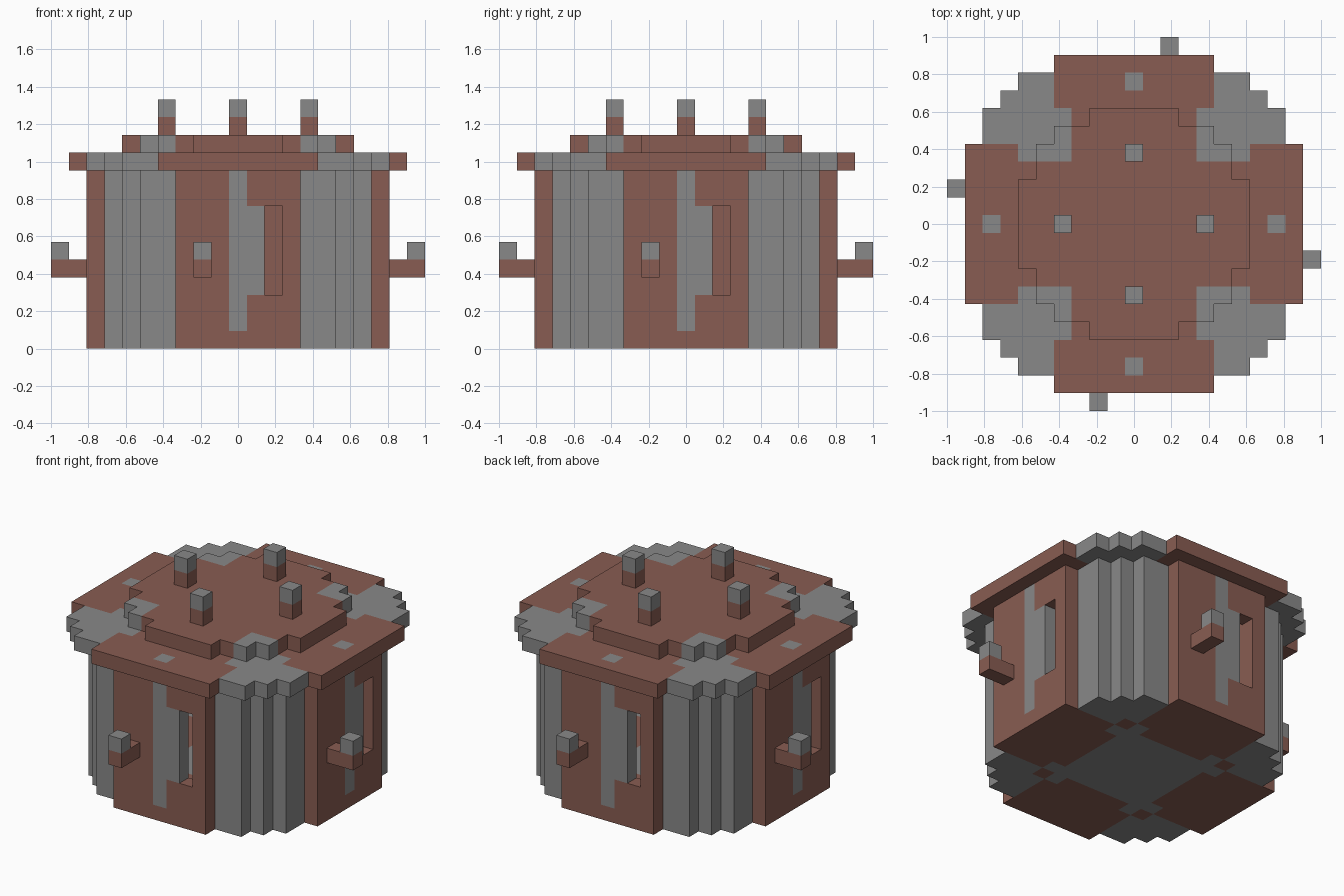
import bpy, bmesh, math
from mathutils import Vector

old = bpy.data.objects.get("Cube")
if old:
    bpy.data.objects.remove(old, do_unlink=True)

U = 2 / 21          # edge length of one building block
GRAY, BROWN = 0, 1


def material(name, rgb):
    m = bpy.data.materials.new(name)
    m.use_nodes = True
    m.diffuse_color = (*rgb, 1)
    m.node_tree.nodes["Principled BSDF"].inputs["Base Color"].default_value = (*rgb, 1)
    return m


MATS = [material("stone gray", (0.25, 0.25, 0.25)),
        material("brick brown", (0.25, 0.108, 0.084))]

# Half widths of the stepped round plans, row by row from the middle out
BODY = [8, 8, 8, 8, 7, 7, 6, 5, 3]
EAVES = [9, 9, 9, 9, 9, 8, 8, 7, 6, 4]
CAP = [6, 6, 6, 5, 5, 4, 2]


def inside(plan, i, j):
    return abs(j) < len(plan) and abs(i) <= plan[abs(j)]


def disc(plan):
    n = len(plan)
    return [(i, j) for i in range(-n, n + 1) for j in range(-n, n + 1) if inside(plan, i, j)]


def to_front(i, j):
    """Turn a plan position by quarter turns until it lies on the front side."""
    for _ in range(4):
        if abs(i) <= -j:
            break
        i, j = -j, i
    return i, j


def build(name, blocks):
    """Make one object from a {(i, j, k): colour} set, keeping only its outer faces."""
    bm = bmesh.new()
    for cell, colour in blocks.items():
        c = Vector((cell[0], cell[1], cell[2] + 0.5))
        for axis in range(3):
            for sign in (-1, 1):
                n = Vector((0, 0, 0))
                n[axis] = sign
                if tuple(int(a + b) for a, b in zip(cell, n)) in blocks:
                    continue
                s = Vector((0, 0, 0))
                s[(axis + 1) % 3] = 0.5
                t = n.cross(s)
                mid = c + n / 2
                corners = (mid - s - t, mid + s - t, mid + s + t, mid - s + t)
                f = bm.faces.new([bm.verts.new(p * U) for p in corners])
                f.material_index = colour
    bmesh.ops.remove_doubles(bm, verts=bm.verts[:], dist=U / 100)
    bmesh.ops.dissolve_limit(bm, angle_limit=math.radians(1), verts=bm.verts[:],
                             edges=bm.edges[:], delimit={'MATERIAL'})
    mesh = bpy.data.meshes.new(name)
    bm.to_mesh(mesh)
    bm.free()
    for m in MATS:
        mesh.materials.append(m)
    obj = bpy.data.objects.new(name, mesh)
    bpy.context.collection.objects.link(obj)
    return obj


# Hollow body: floor, four brown panels with a slot, and gray corners
def floor_colour(i, j):
    a, b = sorted((abs(i), abs(j)))
    if a >= 4:
        return BROWN if b == 4 else GRAY
    return BROWN if b > 4 or (b == 4 and a < 3) else GRAY


def wall_colour(x, y, k):
    if abs(x) > 3 or y > -7:
        return GRAY
    strip = x == 0 and k >= 1
    jamb = x == 1 and 3 <= k < 8
    return GRAY if y == -8 and (strip or jamb) else BROWN


body = {}
around = [(a, b) for a in (-1, 0, 1) for b in (-1, 0, 1)]
for i, j in disc(BODY):
    x, y = to_front(i, j)
    is_wall = not all(inside(BODY, i + a, j + b) for a, b in around)
    if is_wall:
        for k in range(10):
            if not (x == 2 and y == -8 and 3 <= k < 8):
                body[i, j, k] = wall_colour(x, y, k)
    else:
        body[i, j, 0] = floor_colour(i, j)
shell = build("walls_and_floor", body)

# Pattern on the underside
for f in shell.data.polygons:
    if f.normal.z < -0.9 and f.center.z < U / 2 and f.material_index == BROWN:
        f.material_index = BROWN


# Eaves and roof cap share the gray corner patches
def roof_colour(i, j):
    a, b = sorted((abs(i), abs(j)))
    corner = a >= 5 or (a == 4 and b <= 6)
    return GRAY if corner or (a == 0 and b == 8) else BROWN


build("eaves", {(i, j, 10): roof_colour(i, j) for i, j in disc(EAVES)})
build("roof_cap", {(i, j, 11): roof_colour(i, j) for i, j in disc(CAP)})

# Roof posts and wall brackets, repeated on the four sides
sides = ["front", "right", "back", "left"]
post, outer, inner = (0, -4), (-2, -10), (-2, -9)
for side in sides:
    build(side + "_roof_post", {(*post, 12): BROWN, (*post, 13): GRAY})
    build(side + "_bracket", {(*inner, 4): BROWN, (*outer, 4): BROWN, (*outer, 5): GRAY})
    post, outer, inner = [(-j, i) for i, j in (post, outer, inner)]
